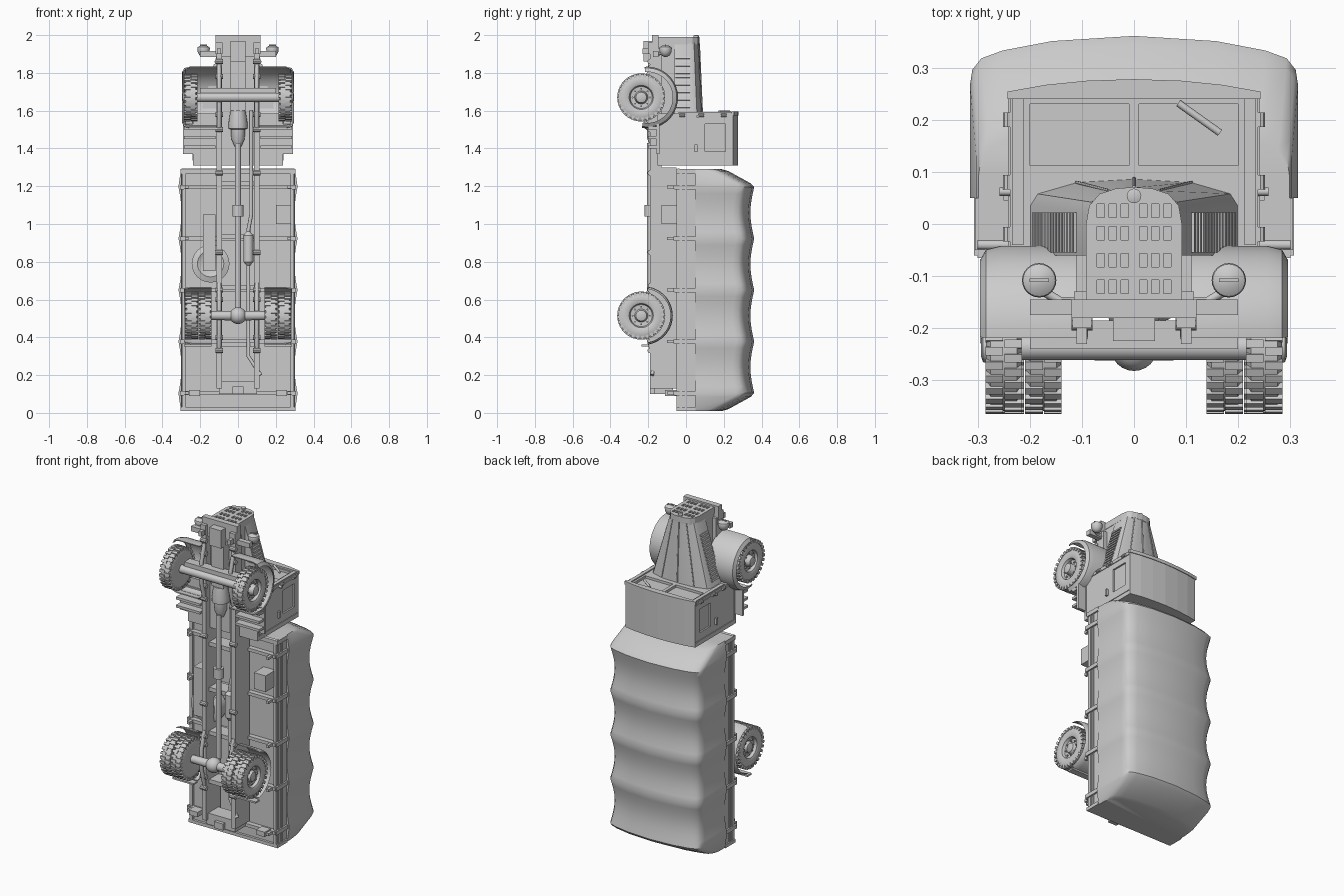
import bpy, bmesh
from math import pi, sin, cos, radians, atan2
from mathutils import Vector, Matrix

cube = bpy.data.objects.get("Cube")
if cube:
    bpy.data.objects.remove(cube)

GREY = bpy.data.materials.new("plain_grey")
GREY.use_nodes = True
GREY.diffuse_color = (0.6, 0.6, 0.6, 1)
GREY.node_tree.nodes["Principled BSDF"].inputs["Base Color"].default_value = (0.6, 0.6, 0.6, 1)


def finish(bm, name, mirror=False, smooth=False):
    bmesh.ops.recalc_face_normals(bm, faces=bm.faces)
    mesh = bpy.data.meshes.new(name)
    bm.to_mesh(mesh)
    bm.free()
    ob = bpy.data.objects.new(name, mesh)
    bpy.context.collection.objects.link(ob)
    mesh.materials.append(GREY)
    bpy.ops.object.select_all(action='DESELECT')
    ob.select_set(True)
    bpy.context.view_layer.objects.active = ob
    if smooth:
        bpy.ops.object.shade_smooth_by_angle(angle=radians(35))
    if mirror:
        ob.modifiers.new("mirror", 'MIRROR').use_mirror_merge = False
    return ob


def add_box(bm, x, y, z, rot=None):
    """Box from three (low, high) ranges."""
    c = Vector([sum(r) / 2 for r in (x, y, z)])
    s = [r[1] - r[0] for r in (x, y, z)]
    m = Matrix.Translation(c) @ (rot or Matrix()) @ Matrix.Diagonal((*s, 1))
    bmesh.ops.create_cube(bm, size=1, matrix=m)


def box(name, *boxes, mirror=False):
    bm = bmesh.new()
    for b in boxes:
        add_box(bm, *b)
    return finish(bm, name, mirror)


def add_loft(bm, rings, caps=True):
    rows = [[bm.verts.new(p) for p in r] for r in rings]
    n = len(rows[0])
    for a, b in zip(rows, rows[1:]):
        for i in range(n):
            bm.faces.new((a[i], a[(i + 1) % n], b[(i + 1) % n], b[i]))
    if caps:
        bm.faces.new(rows[0])
        bm.faces.new(rows[-1])


def loft(name, sections, smooth=True):
    """Each section is (z, right half outline ending on the centre line)."""
    rings = []
    for z, half in sections:
        pts = half + [(-x, y) for x, y in reversed(half) if x > 0]
        rings.append([(x, y, z) for x, y in pts])
    bm = bmesh.new()
    add_loft(bm, rings)
    return finish(bm, name, False, smooth)


def add_lathe(bm, axis, centre, profile, segs=24):
    rings = []
    for a, r in profile:
        r = max(r, 0.0005)
        ring = []
        for i in range(segs):
            v = Vector()
            v[axis] = a
            v[(axis + 1) % 3] = r * cos(2 * pi * i / segs)
            v[(axis + 2) % 3] = r * sin(2 * pi * i / segs)
            ring.append(v + Vector(centre))
        rings.append(ring)
    add_loft(bm, rings)


def lathe(name, axis, centre, profile, segs=24, mirror=False):
    bm = bmesh.new()
    add_lathe(bm, axis, centre, profile, segs)
    return finish(bm, name, mirror, True)


def tube(name, points, r, mirror=False):
    cu = bpy.data.curves.new(name, 'CURVE')
    cu.dimensions = '3D'
    cu.bevel_depth, cu.bevel_resolution, cu.use_fill_caps = r, 3, True
    sp = cu.splines.new('POLY')
    sp.points.add(len(points) - 1)
    for p, co in zip(sp.points, points):
        p.co = (*co, 1)
    cu.materials.append(GREY)
    ob = bpy.data.objects.new(name, cu)
    bpy.context.collection.objects.link(ob)
    if mirror:
        ob.modifiers.new("mirror", 'MIRROR')


def cut(ob, *boxes):
    cutter = box("cutter", *boxes)
    mod = ob.modifiers.new("cut", 'BOOLEAN')
    mod.operation, mod.object, mod.solver = 'DIFFERENCE', cutter, 'EXACT'
    bpy.context.view_layer.objects.active = ob
    bpy.ops.object.modifier_apply(modifier="cut")
    bpy.data.objects.remove(cutter)


BOWS = [0.105 + 0.2725 * i for i in range(5)]

# Canvas cover, sagging between its bows
def canvas_half(w, top):
    return [(w, 0.05), (w, top - 0.095), (w * .985, top - 0.065), (w * .93, top - 0.043),
            (w * .8, top - 0.028), (w * .5, top - 0.01), (0, top)]

ends = [(0.01, .298, .19), (0.02, .303, .225), (0.085, .313, .343)]
stations = list(ends)
for i in range(33):
    sag = abs(sin(pi * i / 8))
    stations.append((BOWS[0] + i * 0.2725 / 8, .315 - .016 * sag, .361 - .02 * sag))
stations += [(1.3 - z, w, t) for z, w, t in reversed(ends)]
loft("canvas_cover", [(z, canvas_half(w, t)) for z, w, t in stations])

# Cargo bed
box("bed_floor", ((-.3, .3), (-.035, -.02), (.01, 1.29)))
box("bed_end_boards", ((-.305, .305), (-.05, .05), (.01, .03)), ((-.305, .305), (-.05, .05), (1.265, 1.29)))
box("bed_side_board", ((.278, .296), (-.05, .055), (.01, 1.29)), ((.286, .301), (-.005, .005), (.02, 1.28)), mirror=True)
box("bed_cross_beams", *[((-.3, .3), (-.065, -.03), (z - .01, z + .01)) for z in BOWS])
box("bed_posts", *[((.285, .307), (-.06, .05), (z - .012, z + .012)) for z in BOWS], mirror=True)
box("bed_brackets", *[((.262, .28), (-.1, -.04), (z - .008, z + .008)) for z in BOWS], mirror=True)
tube("bed_front_bar", [(-.3, -.04, 1.285), (.3, -.04, 1.285)], .01)
box("tail_fittings", ((.2, .26), (-.11, -.05), (.09, .12)), mirror=True)

# Chassis frame
box("frame_rail", ((.085, .115), (-.19, -.05), (.13, 1.3)), ((.085, .115), (-.19, -.13), (1.3, 1.93)), mirror=True)
box("frame_cross_members", *[((-.09, .09), (-.16, -.07), (z, z + .025)) for z in (.35, .65, .92, 1.2)],
    ((-.1, .1), (-.17, -.07), (.1, .17)), ((-.03, .03), (-.19, -.12), (.1, .14)))
box("front_frame_plate", ((-.12, .12), (-.18, -.145), (1.91, 2.0)), ((-.04, .04), (-.225, -.175), (1.86, 1.97)))
box("bumper_bar", ((-.2, .2), (-.175, -.145), (1.885, 1.915)))
box("tow_hook", ((.082, .118), (-.2, -.178), (1.9, 1.96)), ((.09, .11), (-.23, -.195), (1.9, 1.93)), mirror=True)
bm = bmesh.new()
for z in (.33, .4, .6, .65, .85, 1.27, 1.5, 1.58, 1.78, 1.86):
    add_lathe(bm, 0, (.1, -.19, z), [(-.02, .014), (.02, .014)], 10)
finish(bm, "spring_shackles", True, True)
for name, z in (("front_spring", 1.67), ("rear_spring", .515)):
    tube(name, [(.1, -.185, z - .17), (.1, -.215, z - .06), (.1, -.215, z + .06), (.1, -.185, z + .17)], .012, True)

# Drive line, engine and exhaust
box("engine_bay", ((-.09, .09), (-.145, -.03), (1.58, 1.95)))
box("sump", ((-.04, .04), (-.2, -.14), (1.6, 1.86)))
lathe("gearbox", 2, (0, -.17, 0), [(1.41, .018), (1.45, .035), (1.5, .038), (1.505, .05), (1.535, .05), (1.6, .04)])
lathe("drive_shaft", 2, (0, -.19, 0), [(.54, .016), (1.04, .016), (1.04, .03), (1.1, .03), (1.1, .016), (1.43, .016)], 16)
lathe("differential", 2, (0, -.237, .515), [(.045 * sin(a * pi / 8 - pi / 2), .045 * cos(a * pi / 8 - pi / 2)) for a in range(9)])
lathe("rear_axle", 0, (0, -.237, .515), [(-.2, .022), (-.05, .025), (.05, .025), (.2, .022)])
lathe("front_axle", 0, (0, -.237, 1.67), [(-.22, .024), (.22, .024)])
box("front_axle_beam", ((-.2, .2), (-.24, -.185), (1.69, 1.72)))
tube("exhaust_pipe", [(.07, -.16, 1.6), (.07, -.16, 1.05), (.055, -.16, .97), (.055, -.16, .3), (.12, -.18, .2)], .01)
lathe("muffler", 2, (.055, -.16, 0), [(.78, .01), (.8, .026), (.94, .026), (.96, .01)], 16)

# Under-bed equipment
box("tool_box", ((.2, .28), (-.13, -.035), (1.0, 1.1)))
box("spare_carrier", ((-.185, -.12), (-.17, -.05), (.75, 1.05)))
lathe("spare_wheel", 1, (-.145, 0, .79), [(-.11, .05), (-.12, .07), (-.11, .1), (-.05, .1), (-.05, .05)])

# Wheels with tread blocks and hub nuts
def wheel(name, x, z, hub):
    c = Vector((x, -.237, z))
    bm = bmesh.new()
    add_lathe(bm, 0, c, [(-.03, 0), (-.03, .06), (-.034, .075), (-.034, .105), (-.025, .122), (.025, .122),
                         (.034, .105), (.034, .075), (.029, .064), (.012, .058), (.01, .035),
                         (hub, .028), (hub + .004, .015), (hub + .004, 0)], 40)
    for i in range(28):
        for side in (-1, 1):
            turn = Matrix.Rotation(2 * pi * (i + side / 4) / 28, 4, 'X')
            m = Matrix.Translation(c) @ turn @ Matrix.Translation((side * .018, 0, .117)) @ Matrix.Diagonal((.034, .016, .02, 1))
            bmesh.ops.create_cube(bm, size=1, matrix=m)
    for i in range(8):
        a = 2 * pi * i / 8
        add_lathe(bm, 0, c + Vector((.01, .046 * cos(a), .046 * sin(a))), [(0, .005), (.01, .005)], 6)
    finish(bm, name, True, True)

wheel("front_wheel", .25, 1.67, .04)
wheel("rear_outer_wheel", .246, .515, .025)
wheel("rear_inner_wheel", .174, .515, .012)

# Curved wings over the wheels
def wing(name, x0, x1, yc, zc, r, a0, a1, lip):
    bm = bmesh.new()
    rings = []
    for i in range(25):
        a = radians(a0 + (a1 - a0) * i / 24)
        prof = [(x0, r), (x1 - .04, r), (x1 - .012, r - lip * .25), (x1, r - lip),
                (x1 - .006, r - lip), (x1 - .018, r - lip * .25 - .006), (x1 - .043, r - .006), (x0, r - .006)]
        rings.append([(x, yc + q * sin(a), zc + q * cos(a)) for x, q in prof])
    add_loft(bm, rings)
    finish(bm, name, True, True)

wing("front_wing", .11, .296, -.205, 1.67, .163, -5, 190, .028)
wing("rear_wing", .14, .285, -.225, .515, .155, 10, 170, .012)
box("rear_mud_flap", ((.14, .285), (-.235, -.195), (.352, .362)), mirror=True)

# Running boards and steps
box("running_board", ((.115, .29), (-.155, -.14), (1.37, 1.53)), ((.12, .285), (-.2, -.15), (1.4, 1.415)),
    ((.12, .285), (-.2, -.15), (1.45, 1.465)), ((.12, .285), (-.2, -.15), (1.5, 1.515)), mirror=True)

# Cab with recessed windows
cab_half = [(.238, -.15), (.238, .25), (.17, .263), (.09, .271), (0, .275)]
cab = loft("cab", [(1.31, cab_half), (1.585, cab_half)], False)
windows = [((s * .105 - .095, s * .105 + .095), (.112, .23), (1.57, 1.6)) for s in (-1, 1)]
windows += [((s * .24 - .012, s * .24 + .012), (.1, .21), (1.385, 1.53)) for s in (-1, 1)]
cut(cab, *windows)
visor = [(.243, .24), (.243, .254), (.17, .267), (.09, .275), (0, .278)]
loft("roof_visor", [(1.575, visor), (1.595, visor)], False)
box("door_frame", ((.236, .242), (-.13, .24), (1.335, 1.34)), ((.236, .242), (-.13, .24), (1.565, 1.57)),
    ((.236, .242), (-.135, -.13), (1.335, 1.57)), mirror=True)
box("door_handle", ((.238, .25), (.045, .06), (1.38, 1.42)), mirror=True)
bm = bmesh.new()
for y in (.2, .08, -.02):
    add_lathe(bm, 1, (.243, y, 1.575), [(-.014, .009), (.014, .009)], 10)
finish(bm, "door_hinges", True, True)
box("windscreen_pillar", ((.212, .234), (-.04, .245), (1.583, 1.592)), mirror=True)
tube("wiper_arm", [(.085, .232, 1.593), (.165, .175, 1.593)], .007)
tube("mirror_peg", [(.235, .062, 1.57), (.258, .062, 1.57)], .008, True)

# Tapered bonnet with seams and side louvres
def bonnet_half(w, base, top):
    return [(w, base), (w, top - .05), (w * .93, top - .028), (w * .55, top - .006), (0, top)]

loft("bonnet", [(1.58, bonnet_half(.2, -.06, .086)), (1.96, bonnet_half(.088, -.06, .07))])
tilt = atan2(.112, .38)
louvres = []
for i in range(14):
    z = 1.62 + i * .02
    x = .2 - .112 * (z - 1.58) / .38
    louvres.append(((x - .004, x + .006), (-.055, .022), (z - .006, z + .006), Matrix.Rotation(-tilt, 4, 'Y')))
box("bonnet_louvres", *louvres, mirror=True)
tube("bonnet_seam", [(.11, .08, 1.59), (.048, .064, 1.955)], .003, True)
tube("bonnet_centre_hinge", [(0, .086, 1.59), (0, .07, 1.955)], .004)

# Radiator surround with slotted grille
grille_half = [(.092, -.145), (.092, .0), (.086, .035), (.066, .058), (.035, .068), (0, .071)]
grille = loft("radiator_grille", [(1.95, grille_half), (1.99, grille_half)], False)
cut(grille, *[((x - .007, x + .007), (y - .013, y + .013), (1.972, 2.0))
              for x in (-.064, -.041, -.018, .018, .041, .064) for y in (-.12, -.07, -.018, .025)])
lathe("radiator_cap", 2, (0, .054, 0), [(1.985, .014), (1.998, .014), (2.0, .008)], 16)

# Headlamps
lathe("headlamp", 2, (.182, -.108, 0), [(1.885, .008), (1.893, .022), (1.91, .031), (1.93, .033), (1.936, .031), (1.944, .018), (1.946, 0)], mirror=True)
box("headlamp_visor", ((.163, .201), (-.111, -.105), (1.935, 1.95)), mirror=True)
tube("headlamp_arm", [(.09, -.15, 1.9), (.14, -.15, 1.9), (.18, -.125, 1.905)], .009, True)
